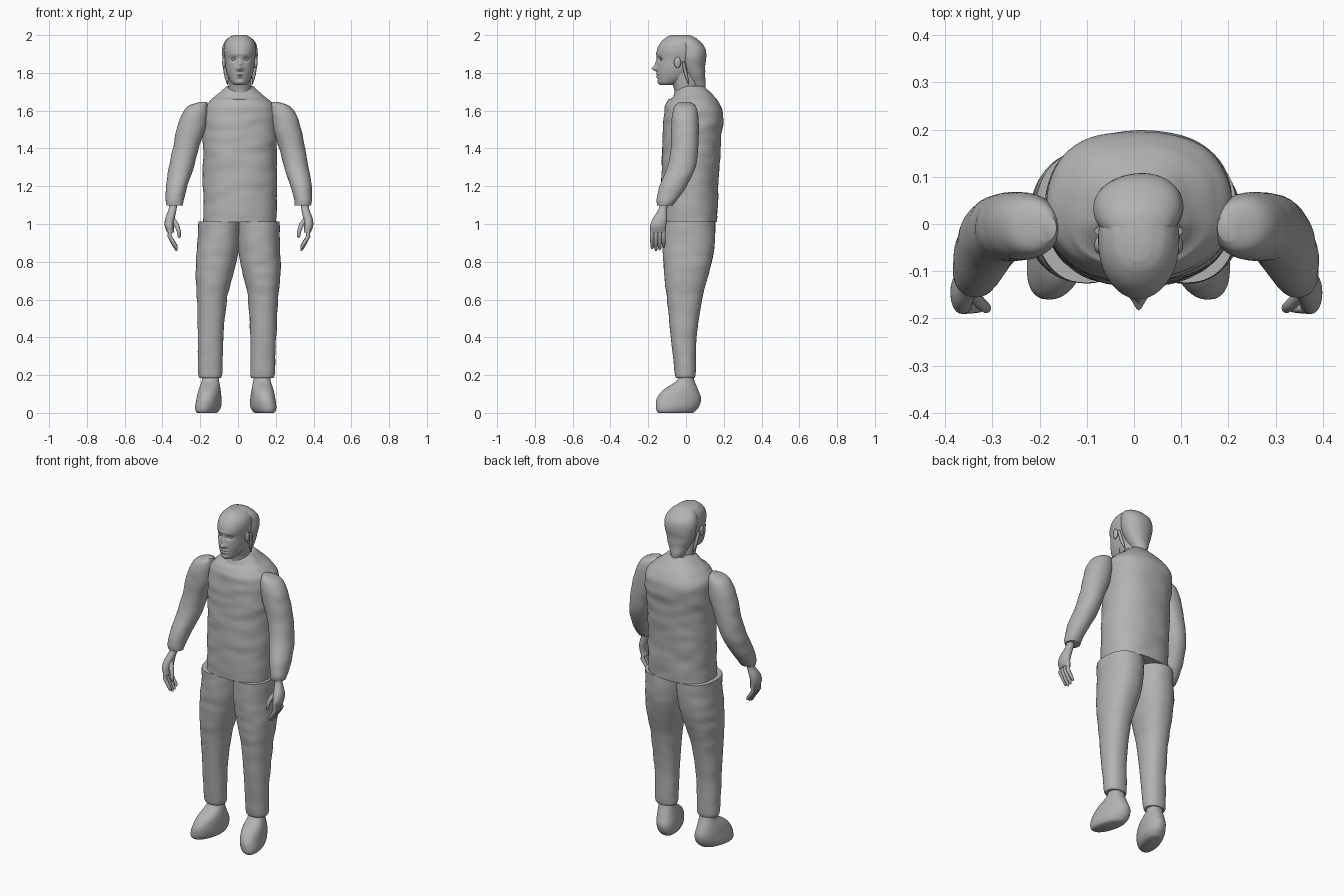
import bpy, bmesh, math
from mathutils import Vector, noise

old = bpy.data.objects.get("Cube")
if old:
    bpy.data.objects.remove(old)

grey = bpy.data.materials.new("plain grey")
grey.use_nodes = True
grey.diffuse_color = (0.45, 0.45, 0.45, 1)
grey.node_tree.nodes["Principled BSDF"].inputs["Base Color"].default_value = grey.diffuse_color


def spline(a, b, c, d, t):
    """Catmull-Rom point between b and c."""
    return 0.5 * (2 * b + (c - a) * t + (2 * a - 5 * b + 4 * c - d) * t * t
                  + (3 * b - a - 3 * c + d) * t ** 3)


def loft(name, rings, power=2.0, sides=40, steps=6, warp=None):
    """Skin over level rings given as (z, x low, x high, y low, y high)."""
    fine = []
    for i in range(len(rings) - 1):
        quad = [rings[max(0, min(len(rings) - 1, i + k))] for k in (-1, 0, 1, 2)]
        for s in range(steps):
            fine.append([spline(*v, s / steps) for v in zip(*quad)])
    fine.append(rings[-1])
    bm = bmesh.new()
    loops = []
    for z, x0, x1, y0, y1 in fine:
        loop = []
        for k in range(sides):
            a = math.tau * k / sides
            c, s = math.cos(a), math.sin(a)
            px = math.copysign(abs(c) ** (2 / power), c)
            py = math.copysign(abs(s) ** (2 / power), s)
            p = Vector(((x0 + x1 + (x1 - x0) * px) / 2, (y0 + y1 + (y1 - y0) * py) / 2, z))
            loop.append(bm.verts.new(warp(p) if warp else p))
        loops.append(loop)
    for lo, hi in zip(loops, loops[1:]):
        for k in range(sides):
            n = (k + 1) % sides
            bm.faces.new((lo[k], lo[n], hi[n], hi[k]))
    bm.faces.new(loops[0])
    bm.faces.new(loops[-1])
    bmesh.ops.recalc_face_normals(bm, faces=bm.faces)
    mesh = bpy.data.meshes.new(name)
    bm.to_mesh(mesh)
    bm.free()
    obj = bpy.data.objects.new(name, mesh)
    bpy.context.collection.objects.link(obj)
    return finish(obj)


def finish(obj):
    obj.data.materials.append(grey)
    bpy.ops.object.select_all(action='DESELECT')
    obj.select_set(True)
    bpy.context.view_layer.objects.active = obj
    if obj.type == 'CURVE':
        bpy.ops.object.convert(target='MESH')
    bpy.ops.object.shade_smooth_by_angle(angle=math.radians(50))
    return bpy.context.object


def tubes(name, paths):
    """Tapered tubes; each path point is (x, y, z, radius)."""
    cu = bpy.data.curves.new(name, 'CURVE')
    cu.dimensions = '3D'
    cu.bevel_depth = 1
    cu.bevel_resolution = 3
    cu.use_fill_caps = True
    for path in paths:
        sp = cu.splines.new('POLY')
        sp.points.add(len(path) - 1)
        for pt, (x, y, z, r) in zip(sp.points, path):
            pt.co = (x, y, z, 1)
            pt.radius = r
    obj = bpy.data.objects.new(name, cu)
    bpy.context.collection.objects.link(obj)
    return finish(obj)


def ball(name, at, size):
    bpy.ops.mesh.primitive_uv_sphere_add(segments=20, ring_count=12, radius=1, location=at)
    obj = bpy.context.object
    obj.name = name
    obj.scale = size
    return finish(obj)


def folds(p, amount):
    """Soft cloth wrinkles."""
    n = noise.noise(Vector((p.x * 9, p.y * 9, p.z * 20)))
    out = Vector((p.x, p.y - 0.03, 0)).normalized()
    return p + out * n * amount


# Torso with a dipped neckline
def shirt(p):
    if p.z > 1.66:
        p.z -= max(0, -p.y) * 0.5 * min(1, (p.z - 1.66) / 0.05)
    return folds(p, 0.006)


chest = [(1.01, .195, -.13, .165), (1.2, .195, -.13, .17), (1.4, .195, -.127, .183),
         (1.54, .197, -.12, .197), (1.61, .19, -.112, .192), (1.65, .16, -.1, .17),
         (1.69, .115, -.08, .135), (1.73, .072, -.058, .1)]
loft("torso", [(z, .01 - w, .01 + w, a, b) for z, w, a, b in chest], 2.3, 64, 10, shirt)
loft("neck", [(1.66, -.05, .07, -.06, .07), (1.72, -.05, .07, -.065, .07),
              (1.8, -.055, .075, -.1, .06)])

# Head: bumps are (x, z, width, height, push forward)
bumps = [(0, 1.84, .011, .028, .012), (0, 1.822, .017, .011, .022),
         (.033, 1.872, .017, .011, -.013), (0, 1.9, .05, .01, .004),
         (0, 1.793, .022, .006, .008), (0, 1.779, .02, .006, .008),
         (0, 1.786, .024, .003, -.004), (0, 1.75, .022, .012, .006)]


def face(p):
    if p.y < -.07:
        q, push = abs(p.x - .01), 0
        for x, z, w, h, d in bumps:
            push += d * math.exp(-((q - x) / w) ** 2 - ((p.z - z) / h) ** 2)
        p.y -= push
    return p


skull = [(1.735, .028, -.135, -.06), (1.75, .045, -.145, -.03), (1.78, .062, -.15, .02),
         (1.82, .074, -.153, .05), (1.87, .08, -.153, .075), (1.92, .086, -.154, .085),
         (1.96, .079, -.135, .07), (1.988, .057, -.105, .045), (2, .03, -.08, .02)]
loft("head", [(z, .01 - w, .01 + w, a, b) for z, w, a, b in skull], 2.1, 96, 10, face)

# Hair hugging the back of the head and tapering to the nape
mane = [(1.69, .022, .045, .095), (1.73, .038, .025, .106), (1.78, .06, 0, .102),
        (1.84, .085, -.025, .102), (1.9, .095, -.035, .107), (1.945, .09, -.04, .095),
        (1.98, .067, -.04, .06), (1.998, .035, -.035, .025)]
loft("hair", [(z, .01 - w, .01 + w, a, b) for z, w, a, b in mane], 2.1, 48, 6,
     lambda p: folds(p, 0.004))

# Limb rings for the right side
sleeve = [(1.645, -.205, -.165, -.035, .02), (1.625, -.262, -.16, -.06, .05),
          (1.58, -.298, -.158, -.073, .064), (1.5, -.325, -.172, -.078, .068),
          (1.4, -.345, -.208, -.08, .064), (1.3, -.365, -.235, -.1, .05),
          (1.2, -.38, -.268, -.14, .003), (1.13, -.382, -.287, -.155, -.045),
          (1.097, -.376, -.292, -.152, -.072)]
palm = [(1.13, -.362, -.32, -.135, -.09), (1.08, -.367, -.325, -.145, -.1),
        (1.03, -.385, -.335, -.175, -.1), (.99, -.388, -.34, -.19, -.105),
        (.955, -.375, -.338, -.188, -.108)]
trouser = [(1.012, -.21, .012, -.125, .155), (.9, -.215, .008, -.125, .152),
           (.8, -.223, -.008, -.12, .137), (.7, -.223, -.035, -.112, .11),
           (.6, -.217, -.058, -.1, .085), (.4, -.213, -.077, -.08, .056),
           (.22, -.212, -.083, -.06, .052), (.185, -.205, -.09, -.053, .046)]
shoe = [(.21, -.19, -.105, -.04, .035), (.17, -.192, -.1, -.05, .045),
        (.12, -.205, -.09, -.122, .065), (.075, -.21, -.085, -.155, .08),
        (.035, -.212, -.085, -.16, .07), (.01, -.205, -.095, -.155, .05),
        (0, -.195, -.105, -.145, .035)]

for side, label in ((-1, "right"), (1, "left")):
    def flip(x):
        return x if side < 0 else .01 - x

    def mirrored(rings):
        return [(z, flip(a), flip(b), c, d) for z, a, b, c, d in rings]

    def stance(p):
        if side > 0:
            p.x -= .035 * (1 - p.z)
        return p

    def splay(p):
        p.x -= side * .25 * p.y * (1 - p.z / .21)
        return stance(p)

    loft(label + "_sleeve", mirrored(sleeve), 2.1, warp=lambda p: folds(p, .004))
    loft(label + "_palm", mirrored(palm), 2.2, 24)
    loft(label + "_trouser_leg", mirrored(trouser), 2.2, 48, 8,
         lambda p: folds(stance(p), .004))
    loft(label + "_shoe", mirrored(shoe), 2.2, warp=splay)

    # Four curled fingers and a thumb
    digits = []
    for k in range(4):
        y, tip = -.179 + k * .02, .862 + abs(k - 1.3) * .012
        digits.append([(flip(x), y, z, r) for x, z, r in (
            (-.36, .98, .011), (-.362, .935, .0115), (-.345, (tip + .935) / 2, .0105),
            (-.327, tip, .0085), (-.323, tip - .008, .004))])
    digits.append([(flip(x), y, z, r) for x, y, z, r in (
        (-.35, -.14, 1.03, .014), (-.325, -.168, .995, .013), (-.313, -.178, .96, .011),
        (-.311, -.18, .933, .008), (-.311, -.18, .926, .003))])
    tubes(label + "_fingers", digits)

    # Ears, eyes and a loose strand of hair
    ball(label + "_ear", (.01 + side * .084, -.045, 1.855), (.01, .018, .03))
    ball(label + "_eye", (.01 + side * .033, -.128, 1.872), (.013, .011, .007))
    tubes(label + "_hair_strand", [[(.01 + side * .086, -.015, 1.86, .008),
                                    (.01 + side * .075, 0, 1.79, .009),
                                    (.01 + side * .066, .015, 1.74, .003)]])
